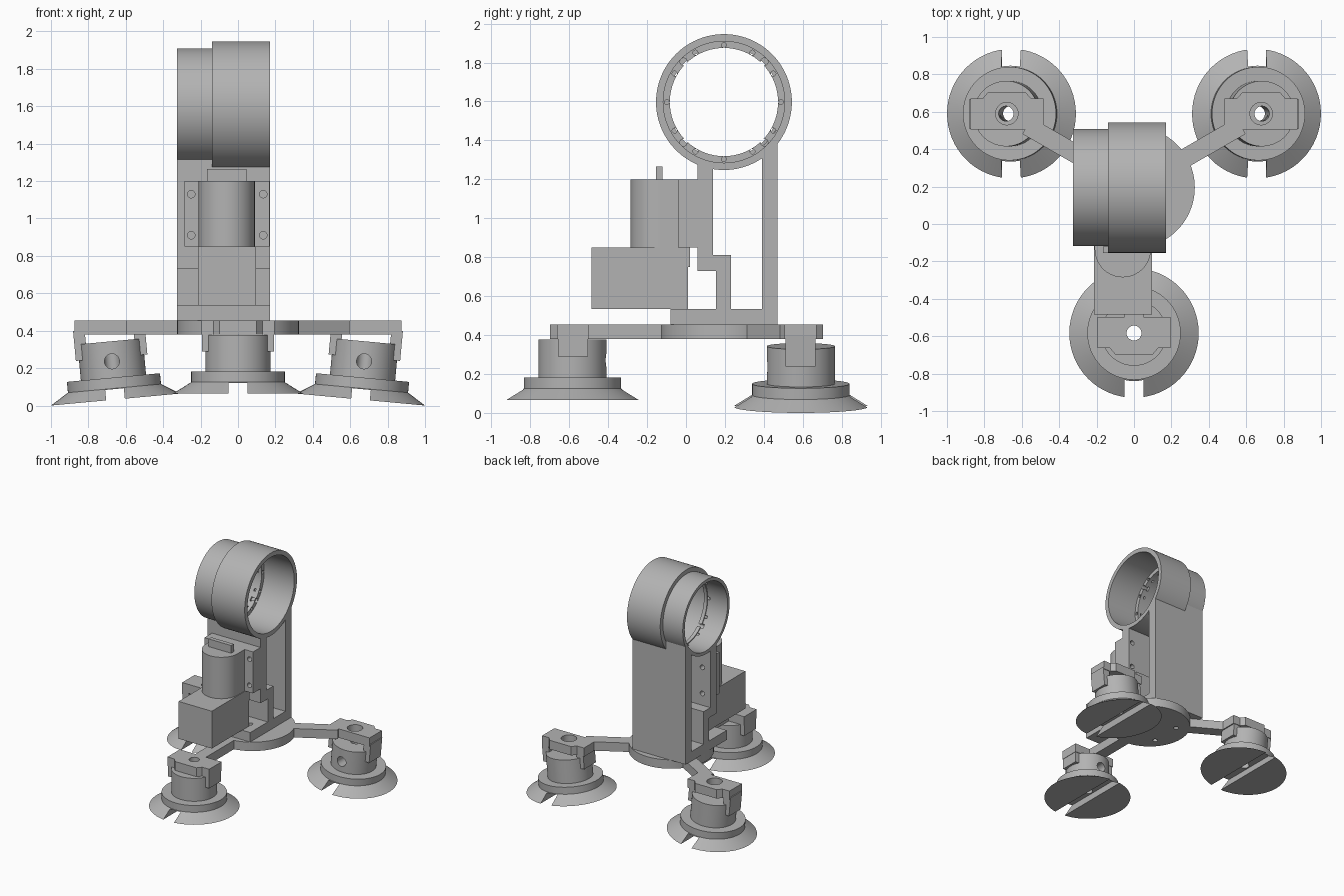
import bpy, bmesh
from math import pi, sin, cos, radians
from mathutils import Matrix, Vector

if "Cube" in bpy.data.objects:
    bpy.data.objects.remove(bpy.data.objects["Cube"])

grey = bpy.data.materials.new("plain grey")
grey.use_nodes = True
COLOUR = (0.45, 0.45, 0.45, 1)
grey.diffuse_color = COLOUR
grey.node_tree.nodes["Principled BSDF"].inputs["Base Color"].default_value = COLOUR


def finish(bm, name, matrix=Matrix()):
    bmesh.ops.recalc_face_normals(bm, faces=bm.faces)
    bm.transform(matrix)
    mesh = bpy.data.meshes.new(name)
    bm.to_mesh(mesh)
    bm.free()
    mesh.materials.append(grey)
    obj = bpy.data.objects.new(name, mesh)
    bpy.context.collection.objects.link(obj)
    return obj


def prism(name, points, low, high, matrix=Matrix()):
    """Extrude a flat outline along local z."""
    bm = bmesh.new()
    face = bm.faces.new([bm.verts.new((x, y, low)) for x, y in points])
    new = bmesh.ops.extrude_face_region(bm, geom=[face])["geom"]
    verts = [v for v in new if isinstance(v, bmesh.types.BMVert)]
    bmesh.ops.translate(bm, verts=verts, vec=(0, 0, high - low))
    return finish(bm, name, matrix)


def box(name, x, y, z, matrix=Matrix()):
    return prism(name, [(x[0], y[0]), (x[1], y[0]), (x[1], y[1]), (x[0], y[1])], *z, matrix)


def lathe(name, profile, matrix=Matrix(), steps=64):
    """Spin a closed (radius, height) outline about local z."""
    bm = bmesh.new()
    verts = [bm.verts.new((r, 0, h)) for r, h in profile]
    edges = [bm.edges.new((verts[i - 1], verts[i])) for i in range(len(verts))]
    bmesh.ops.spin(bm, geom=verts + edges, cent=(0, 0, 0), axis=(0, 0, 1),
                   angle=2 * pi, steps=steps, use_merge=True)
    bmesh.ops.remove_doubles(bm, verts=bm.verts, dist=1e-5)
    return finish(bm, name, matrix)


def rod(name, radius, low, high, matrix=Matrix(), sides=32):
    ring = [(radius * cos(2 * pi * i / sides), radius * sin(2 * pi * i / sides)) for i in range(sides)]
    return prism(name, ring, low, high, matrix)


def cut(obj, cutters):
    for cutter in cutters:
        mod = obj.modifiers.new("cut", "BOOLEAN")
        mod.operation, mod.solver, mod.object = "DIFFERENCE", "EXACT", cutter
        bpy.context.view_layer.objects.active = obj
        bpy.ops.object.modifier_apply(modifier=mod.name)
    return obj


def discard(cutters):
    for cutter in cutters:
        bpy.data.objects.remove(cutter)


# local (x, y, z) -> world (y, z, x): outlines in the side plane, extruded along x
SIDE = Matrix(((0, 0, 1, 0), (1, 0, 0, 0), (0, 1, 0, 0), (0, 0, 0, 1)))
RING = Matrix.Translation((0, 0.195, 1.597)) @ SIDE
BACK = Matrix.Rotation(-pi / 2, 4, "X")   # local z -> world +y

# stepped ring with an inner lip
ring = lathe("ring_holder", [(.313, -.325), (.313, -.14), (.349, -.14), (.349, .17), (.312, .17),
                             (.312, -.11), (.278, -.11), (.278, -.14), (.286, -.14), (.286, -.325)],
             RING, 96)
holes = []
for i in range(12):
    a = i * pi / 6
    holes.append(rod("lip_hole", .013, -.16, -.09,
                     RING @ Matrix.Translation((.293 * cos(a), .293 * sin(a), 0)), 12))
for i in range(4):
    a = pi / 4 + i * pi / 2
    holes.append(rod("lip_hole", .019, -.16, -.09,
                     RING @ Matrix.Translation((.293 * cos(a), .293 * sin(a), 0)), 16))
cut(ring, holes)
discard(holes)

# column: base, back wall and stepped front wall in one outline
column = prism("column", [(-.08, .455), (.47, .455), (.47, 1.5), (.39, 1.5), (.39, .535), (.23, .535),
                          (.23, .81), (.14, .81), (.14, 1.45), (.06, 1.45), (.06, .73),
                          (.155, .73), (.155, .535), (-.08, .535)], -.325, .17, SIDE)
bores = [rod("bore", .3, -.4, .3, RING, 96), rod("bore", .33, -.13, .3, RING, 96)]
cut(column, bores)
discard(bores)

# motor, its mounting plate, gearbox and flat shaft
plate = box("motor_plate", (-.285, .168), (-.04, .06), (.85, 1.2))
screws = [rod("screw_hole", .02, -.2, .3, Matrix.Translation((x, 0, z)) @ BACK, 20)
          for x in (-.25, .135) for z in (.91, 1.13)]
cut(plate, screws)
cut(column, screws)
discard(screws)
rod("motor", .15, .85, 1.2, Matrix.Translation((-.06, -.135, 0)), 64)
box("motor_back", (-.21, .09), (-.135, -.03), (.85, 1.2))
box("gearbox", (-.215, .095), (-.485, .01), (.535, .85))
box("gearbox_tab", (-.215, .095), (0, .02), (.75, .85))
box("shaft_blade", (-.165, .045), (-.155, -.12), (1.2, 1.265))

# round base with bolt holes shared with the column
disc = rod("base_disc", .325, .38, .455, Matrix.Translation((0, .195, 0)), 96)
bolts = [rod("bolt_hole", .02, .3, .6, Matrix.Translation((x, y, 0)), 20)
         for x in (-.18, .08) for y in (.05, .31)]
cut(disc, bolts)
cut(column, bolts)
discard(bolts)


def build_leg(label, base, tilt, turn, arm_angle, arm_end, hub, hole):
    # arm from the base disc out to the bracket
    arm = Matrix.Translation((0, .195, 0)) @ Matrix.Rotation(radians(arm_angle), 4, "Z")
    box(label + "_arm", (.29, arm_end), (-.05, .05), (.38, .455), arm)

    # bracket plate with a bulged outer edge
    spin = Matrix.Rotation(turn, 4, "Z")
    bracket = prism(label + "_bracket", [(-.195, -.085), (.195, -.085), (.195, .08), (.13, .08), (.1, .115),
                                         (-.1, .115), (-.13, .08), (-.195, .08)],
                    .38, .455, Matrix.Translation(hub) @ spin)
    bore = [rod("bore", hole, .3, .5, Matrix.Translation(hub))]
    cut(bracket, bore)
    discard(bore)

    # suction foot: flared cup, collar and body, with a slot and a side hole
    frame = Matrix.Translation(base) @ Matrix.Rotation(radians(tilt), 4, "Y") @ spin
    foot = lathe(label + "_foot", [(.04, 0), (.346, 0), (.25, .06), (.25, .118), (.175, .118),
                                   (.175, .312), (.04, .312)], frame)
    cutters = [box("slot", (-.05, .05), (-.5, .5), (-.1, .056), frame),
               rod("side_hole", .04, -.3, 0, frame @ Matrix.Translation((0, 0, .205)) @ BACK)]
    cut(foot, cutters)
    discard(cutters)

    # clips gripping the foot
    for side, s in (("left", 1), ("right", -1)):
        x = sorted((s * .13, s * .192))
        box(label + "_clip_" + side, x, (-.08, .075), (.225, .385), frame)


build_leg("front", (0, -.583, .065), 0, pi, -90, .72, (0, -.583, 0), .04)
build_leg("back_left", (.655, .59, .032), 5.3, 0, 30, .66, (.68, .59, 0), .06)
build_leg("back_right", (-.655, .59, .032), -5.3, 0, 150, .66, (-.68, .59, 0), .06)

# smooth the round parts, keep edges crisp
bpy.ops.object.select_all(action="DESELECT")
for obj in bpy.context.collection.objects:
    if obj.type == "MESH" and grey.name in obj.data.materials:
        obj.select_set(True)
        bpy.context.view_layer.objects.active = obj
bpy.ops.object.shade_smooth_by_angle(angle=radians(30))
